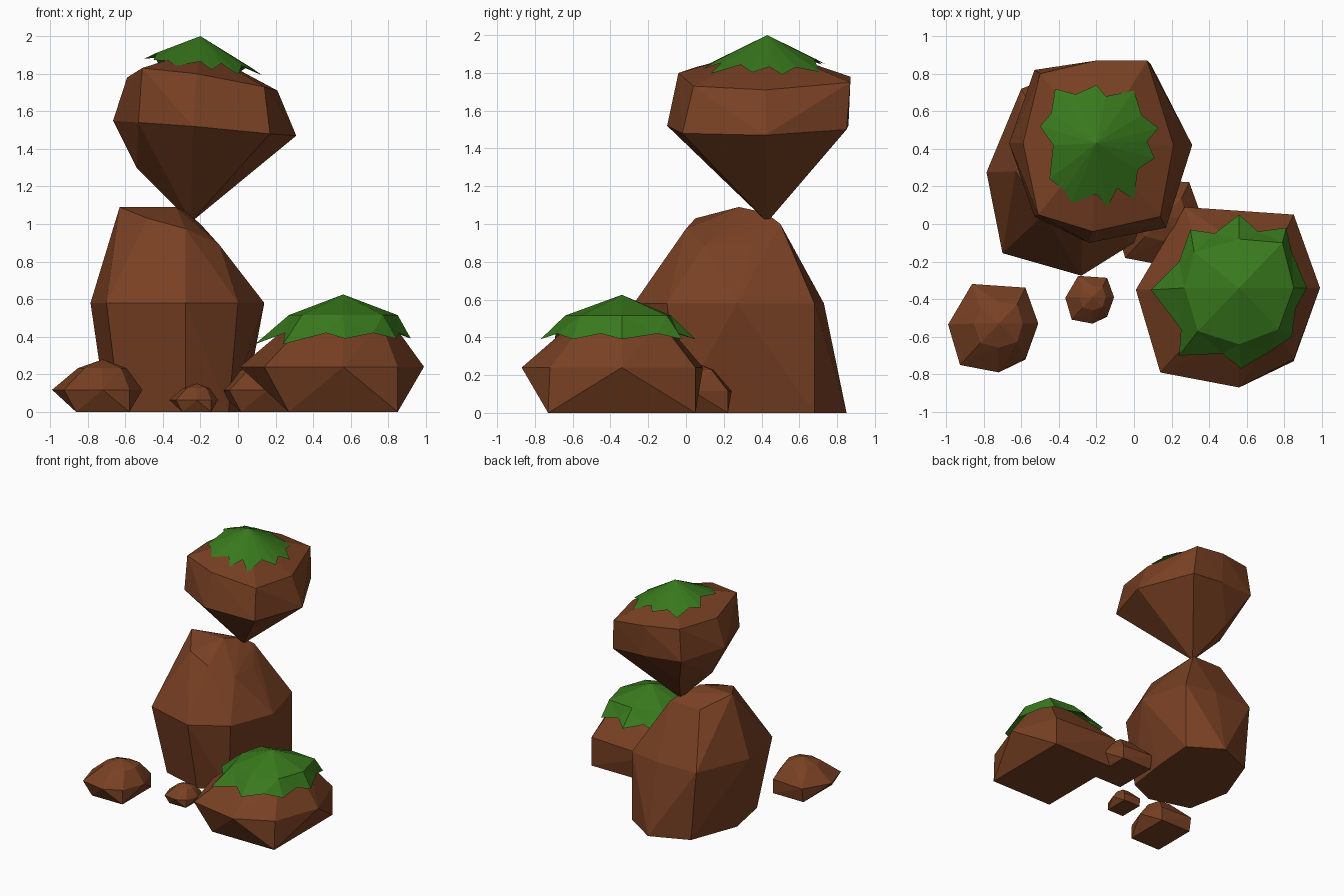
import bpy, bmesh
from math import hypot

if "Cube" in bpy.data.objects:
    bpy.data.objects.remove(bpy.data.objects["Cube"])


def material(name, color):
    m = bpy.data.materials.new(name)
    m.diffuse_color = color
    m.use_nodes = True
    m.node_tree.nodes["Principled BSDF"].inputs["Base Color"].default_value = m.diffuse_color
    return m


BROWN = material("stone", (0.19, 0.052, 0.017, 1))
GREEN = material("moss", (0.04, 0.19, 0.012, 1))


def finish(bm, name, mat):
    me = bpy.data.meshes.new(name)
    bm.to_mesh(me)
    bm.free()
    me.materials.append(mat)
    ob = bpy.data.objects.new(name, me)
    bpy.context.collection.objects.link(ob)


def rock(name, points, scale=1, loc=(0, 0, 0)):
    """Faceted stone: convex hull of its corner points."""
    bm = bmesh.new()
    for p in points:
        bm.verts.new([c * scale + o for c, o in zip(p, loc)])
    out = bmesh.ops.convex_hull(bm, input=bm.verts)
    spare = [g for g in out["geom_interior"] if isinstance(g, bmesh.types.BMVert)]
    bmesh.ops.delete(bm, geom=spare, context='VERTS')
    bmesh.ops.dissolve_limit(bm, angle_limit=0.03, verts=bm.verts, edges=bm.edges)
    bmesh.ops.recalc_face_normals(bm, faces=bm.faces)
    finish(bm, name, BROWN)


def level(z, xy):
    return [(x, y, z) for x, y in xy]


# Tall standing stone
foot = level(0, [(.03, .68), (-.24, .85), (-.55, .72), (-.7, .32),
                 (-.63, -.05), (-.28, -.15), (-.05, -.05), (.0, .3)])
belly = level(.58, [(.03, .68), (-.24, .73), (-.6, .72), (-.785, .275),
                    (-.7, -.155), (-.28, -.275), (0, -.1), (.14, .27)])
crown = [(-.63, .28, 1.09), (-.48, .05, 1.03), (-.28, 0, .975), (-.1, .1, .89),
         (-.1, .35, .89), (-.2, .5, 1.0), (-.48, .5, 1.0), (-.33, .28, 1.09), (-.27, .42, 1.06)]
rock("standing_stone", foot + belly + crown)

# Balanced stone on its tip
widest = [(-.665, .43, 1.55), (-.53, .04, 1.54), (-.24, -.1, 1.52), (.17, -.02, 1.48),
          (.31, .42, 1.47), (.09, .85, 1.5), (-.2, .86, 1.52), (-.53, .82, 1.54)]
shoulder = [(-.59, .43, 1.78), (-.51, .05, 1.83), (-.22, -.04, 1.8), (.14, .04, 1.73),
            (.21, .42, 1.71), (.07, .87, 1.75), (-.2, .87, 1.78), (-.5, .8, 1.8)]
ends = [(-.25, .43, 1.01), (-.54, .42, 1.3), (-.4, .66, 1.28), (-.34, .7, 1.33), (-.2, .43, 1.93)]
rock("balanced_stone", widest + shoulder + ends)

# Boulder and its scaled-down copies
boulder = (level(0, [(-.29, -.39), (.29, -.39), (.29, .39), (-.29, .39)])
           + level(.24, [(-.55, -.01), (-.42, -.45), (0, -.53), (.29, -.38),
                         (.43, 0), (.29, .39), (0, .39), (-.29, .43)])
           + level(.475, [(-.27, 0), (-.2, -.21), (0, -.26), (.2, -.2),
                          (.26, 0), (.2, .21), (0, .23), (-.2, .17)])
           + [(0, 0, .57)])
for name, s, x, y in [("boulder", 1, .56, -.34), ("left_pebble", .49, -.72, -.53),
                      ("small_pebble", .265, -.22, -.39), ("middle_pebble", .48, .155, .035)]:
    rock(name, boulder, s, (x, y, 0))

# Moss cap on the balanced stone: fan from the peak to a jagged rim
bm = bmesh.new()
peak = bm.verts.new((-.2, .43, 2))
rim = [(-.5, .52), (-.44, .59), (-.42, .72), (-.31, .69), (-.2, .74), (-.15, .68),
       (0, .71), (.04, .58), (.13, .51), (.07, .44), (.11, .35), (.02, .29),
       (0, .13), (-.09, .19), (-.14, .09), (-.2, .16), (-.33, .11), (-.37, .18),
       (-.45, .24), (-.43, .42)]
vs = [bm.verts.new((x, y, 2 - .5 * hypot(x + .2, y - .43) - .12 * (x + .2))) for x, y in rim]
for i, v in enumerate(vs):
    bm.faces.new((peak, vs[(i + 1) % len(vs)], v))
finish(bm, "top_moss", GREEN)

# Moss cap on the boulder: dome plus jagged skirt
bm = bmesh.new()
peak = bm.verts.new((.56, -.34, .625))
ring = [bm.verts.new((x, y, .515)) for x, y in
        [(.56, -.08), (.79, -.1), (.85, -.34), (.77, -.56),
         (.56, -.64), (.34, -.57), (.27, -.34), (.32, -.15)]]
skirt = [(.56, .05), (.66, -.04), (.81, -.02), (.84, -.15), (.92, -.34), (.86, -.45),
         (.84, -.6), (.72, -.68), (.57, -.77), (.47, -.69), (.24, -.7), (.25, -.56),
         (.09, -.35), (.24, -.2), (.3, -.03), (.43, -.05)]
vs = [bm.verts.new((x, y, .42 if i % 2 else (.36 if x < .3 else .39)))
      for i, (x, y) in enumerate(skirt)]
for i in range(8):
    a, b = ring[i], ring[(i + 1) % 8]
    s0, s1, s2 = vs[2 * i], vs[2 * i + 1], vs[(2 * i + 2) % 16]
    for f in [(peak, b, a), (a, s1, s0), (a, b, s1), (b, s2, s1)]:
        bm.faces.new(f)
bmesh.ops.recalc_face_normals(bm, faces=bm.faces)
finish(bm, "boulder_moss", GREEN)
